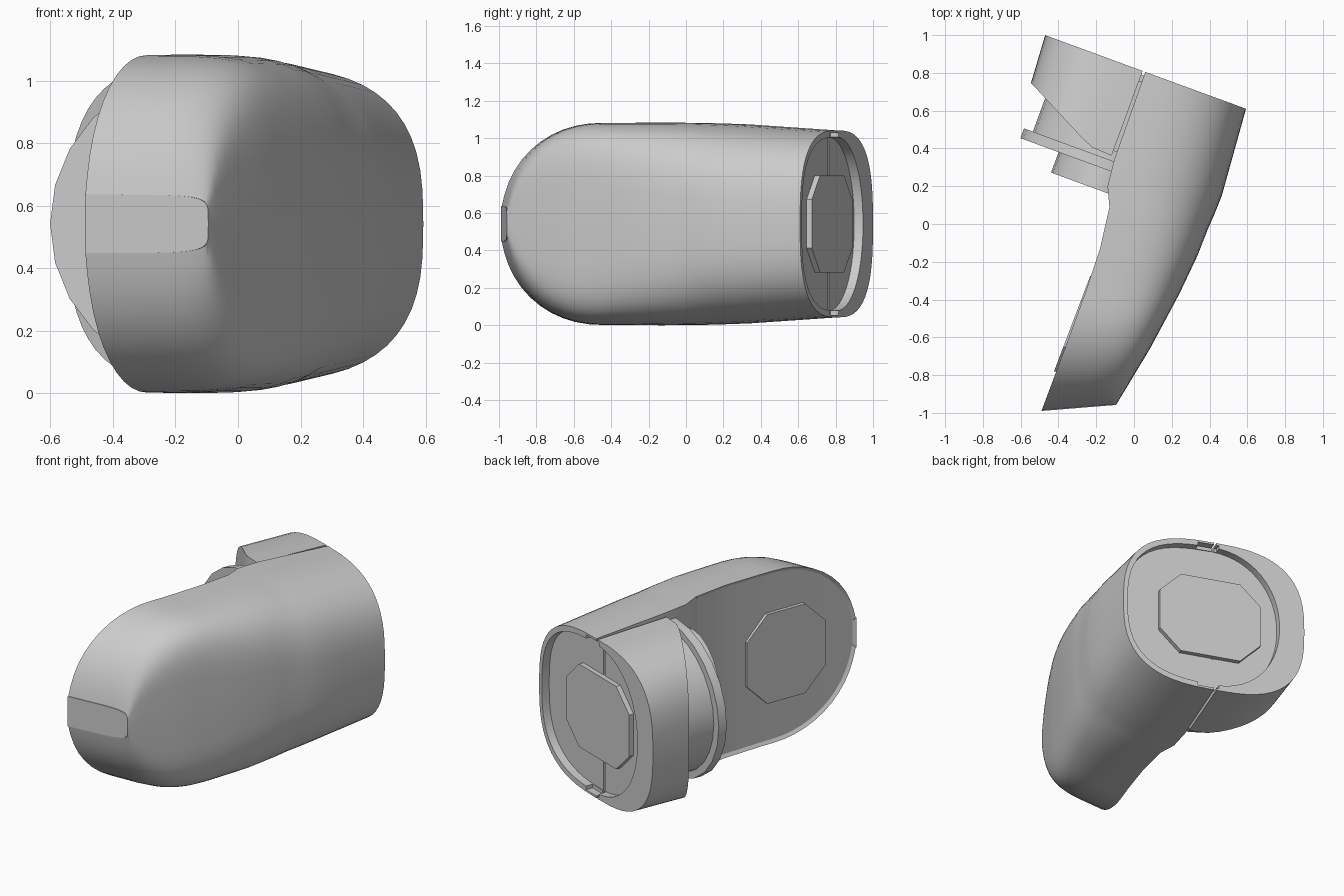
import bpy, bmesh, math
from mathutils import Vector

if "Cube" in bpy.data.objects:
    bpy.data.objects.remove(bpy.data.objects["Cube"])

CZ = 0.542                                   # mid height
BACK = Vector((0.06, 0.805, CZ))             # centre of the back face
U = Vector((0.94, -0.345, 0)).normalized()   # across the back face
A = Vector((0.345, 0.94, 0)).normalized()    # outward from the back face
Z = Vector((0, 0, 1))

grey = bpy.data.materials.new("light_grey")
grey.diffuse_color = (0.6, 0.6, 0.6, 1)
grey.use_nodes = True
grey.node_tree.nodes["Principled BSDF"].inputs["Base Color"].default_value = grey.diffuse_color


def local(u, a, z):
    return BACK + U * u + A * a + Z * z


def finish(name, bm):
    bmesh.ops.recalc_face_normals(bm, faces=bm.faces)
    me = bpy.data.meshes.new(name)
    bm.to_mesh(me)
    bm.free()
    ob = bpy.data.objects.new(name, me)
    bpy.context.collection.objects.link(ob)
    me.materials.append(grey)
    return ob


def smooth(ob, angle=30):
    bpy.ops.object.select_all(action='DESELECT')
    ob.select_set(True)
    bpy.context.view_layer.objects.active = ob
    bpy.ops.object.shade_smooth_by_angle(angle=math.radians(angle))


def half_oval(w, h, n, count=28):
    """Half superellipse, from top to bottom, bulging towards +w."""
    pts = []
    for i in range(count + 1):
        t = math.pi / 2 - math.pi * i / count
        c, s = max(math.cos(t), 0), math.sin(t)
        pts.append((w * c ** (2 / n) if c > 1e-6 else 0.0,
                    math.copysign(h * abs(s) ** (2 / n), s)))
    return pts


def loft(sections):
    """Skin mirror-symmetric sections; returns bmesh and the flat inner faces."""
    bm = bmesh.new()
    rows = [[bm.verts.new(p) for p in sec] for sec in sections]
    inner = []
    for r, q in zip(rows, rows[1:]):
        for i in range(len(r) - 1):
            bm.faces.new((r[i], r[i + 1], q[i + 1], q[i]))
        inner.append(bm.faces.new((r[-1], r[0], q[0], q[-1])))
    for r in (rows[0], rows[-1]):
        m = len(r) - 1
        for i in range(m // 2):
            quad = (r[i], r[i + 1], r[m - i - 1], r[m - i])
            bm.faces.new(list(dict.fromkeys(quad)))
    bmesh.ops.recalc_face_normals(bm, faces=bm.faces)
    return bm, inner


def prism(name, outline, frame, lo, hi):
    """Extrude a 2D outline; frame maps (u, depth, z) to space."""
    bm = bmesh.new()
    a = [bm.verts.new(frame(u, lo, z)) for u, z in outline]
    b = [bm.verts.new(frame(u, hi, z)) for u, z in outline]
    n = len(a)
    for i in range(n):
        j = (i + 1) % n
        bm.faces.new((a[i], a[j], b[j], b[i]))
    bm.faces.new(a)
    bm.faces.new(b)
    return finish(name, bm)


def ellipse(ru, rz, n, cu=0.0):
    return [(cu + ru * math.cos(2 * math.pi * i / n),
             rz * math.sin(2 * math.pi * i / n)) for i in range(n)]


def octagon(u0, u1, z, cu, cz):
    return [(u0 + cu, z), (u1 - cu, z), (u1, z - cz), (u1, cz - z),
            (u1 - cu, -z), (u0 + cu, -z), (u0, cz - z), (u0, z - cz)]


# Housing stations: inner edge xy, outer edge xy, half height, squareness
STATIONS = [
    (-.49, -.99, -.095, -.958, .54, 6), (-.37, -.67, .085, -.66, .54, 5),
    (-.26, -.37, .24, -.37, .54, 4), (-.18, -.13, .335, -.17, .542, 3.5),
    (-.13, .09, .39, -.03, .54, 3.2), (-.14, .20, .425, .05, .537, 3.1),
    (-.105, .34, .465, .15, .532, 3), (.06, .805, .593, .61, .5, 2.8)]


def station(y):
    for p, q in zip(STATIONS, STATIONS[1:]):
        if y <= q[1] + 1e-6:
            f = (y - p[1]) / (q[1] - p[1])
            return [a + (b - a) * f for a, b in zip(p, q)]
    return list(STATIONS[-1])


# Main housing: rounded nose, domed outer side, flat inner side
ys = [-.99 + .54 * (1 - math.cos(math.pi / 2 * i / 12)) for i in range(13)]
ys += [-.37, -.25, -.13, -.02, .09, .15, .20, .27, .34, .5, .65, .805]
sections = []
for y in ys:
    lx, ly, rx, ry, h, n = station(y)
    if y < -.45:
        d = (-.45 - y) / .54
        h *= max(1 - d ** 2.1, 0.025) ** (1 / 2.1)
    start, across = Vector((lx, ly, CZ)), Vector((rx - lx, ry - ly, 0))
    sections.append([start + across * u + Z * z for u, z in half_oval(1, h, n)])
bm, inner = loft(sections)
panel = [f for f in inner if f.calc_center_median().y < .06]
bmesh.ops.inset_region(bm, faces=panel, thickness=.02, depth=-.012,
                       use_even_offset=True)
housing = finish("housing", bm)


# Side cap: half oval whose front is cut on a slant
def front_depth(u):
    if u < .10:
        return -.478
    if u < .18:
        return -.478 + (u - .10) * .4
    return -.446 + (u - .18) * .178 / .36


outline = half_oval(.55, .5, 2.8)
rows = []
for k in range(5):
    f = k / 4
    rows.append([local(-.015 - u * (1 - .03 * f), front_depth(u) * f,
                       z * (1 + .03 * f)) for u, z in outline])
bm, _ = loft(rows)
cap = finish("side_cap", bm)

# Recess in the back face, with a small notch at top and bottom
right = half_oval(.54, .465, 2.8)
left = [(-u, z) for u, z in half_oval(.41, .465, 2.1)][::-1]
recess = prism("recess_cutter", right + left[1:-1], local, -.05, .1)
notch = prism("notch_cutter",
              [(-.03, .486), (.1, .486), (.1, -.486), (-.03, -.486)],
              local, -.045, .09)
for ob in (housing, cap):
    bpy.context.view_layer.objects.active = ob
    for cutter in (recess, notch):
        mod = ob.modifiers.new("cut", 'BOOLEAN')
        mod.operation = 'DIFFERENCE'
        mod.solver = 'EXACT'
        mod.object = cutter
        bpy.ops.object.modifier_apply(modifier=mod.name)
    smooth(ob)
for cutter in (recess, notch):
    bpy.data.objects.remove(cutter)

# Core that closes the seam between housing and cap
prism("seam_core", [(-.1, .47), (.1, .47), (.1, -.47), (-.1, -.47)],
      local, -.45, -.055)

# Raised pad in the back recess
prism("back_pad", octagon(-.3, .33, .26, .13, .13), local, -.055, -.02)

# Round neck, flange and lower collar
smooth(prism("neck", ellipse(.45, .44, 28), local, -.53, -.2))
smooth(prism("flange", ellipse(.5, .48, 24), local, -.557, -.502))
smooth(prism("collar", ellipse(.285, .38, 24), local, -.672, -.54))

# Pad on the flat inner side
T = Vector((.355, .935, 0)).normalized()
OUT = Vector((-T.y, T.x, 0))
MID = Vector((-.32, -.53, CZ))
prism("side_pad", octagon(-.27, .27, .28, .14, .14),
      lambda u, d, z: MID + T * u + OUT * d + Z * z, -.02, .008)
